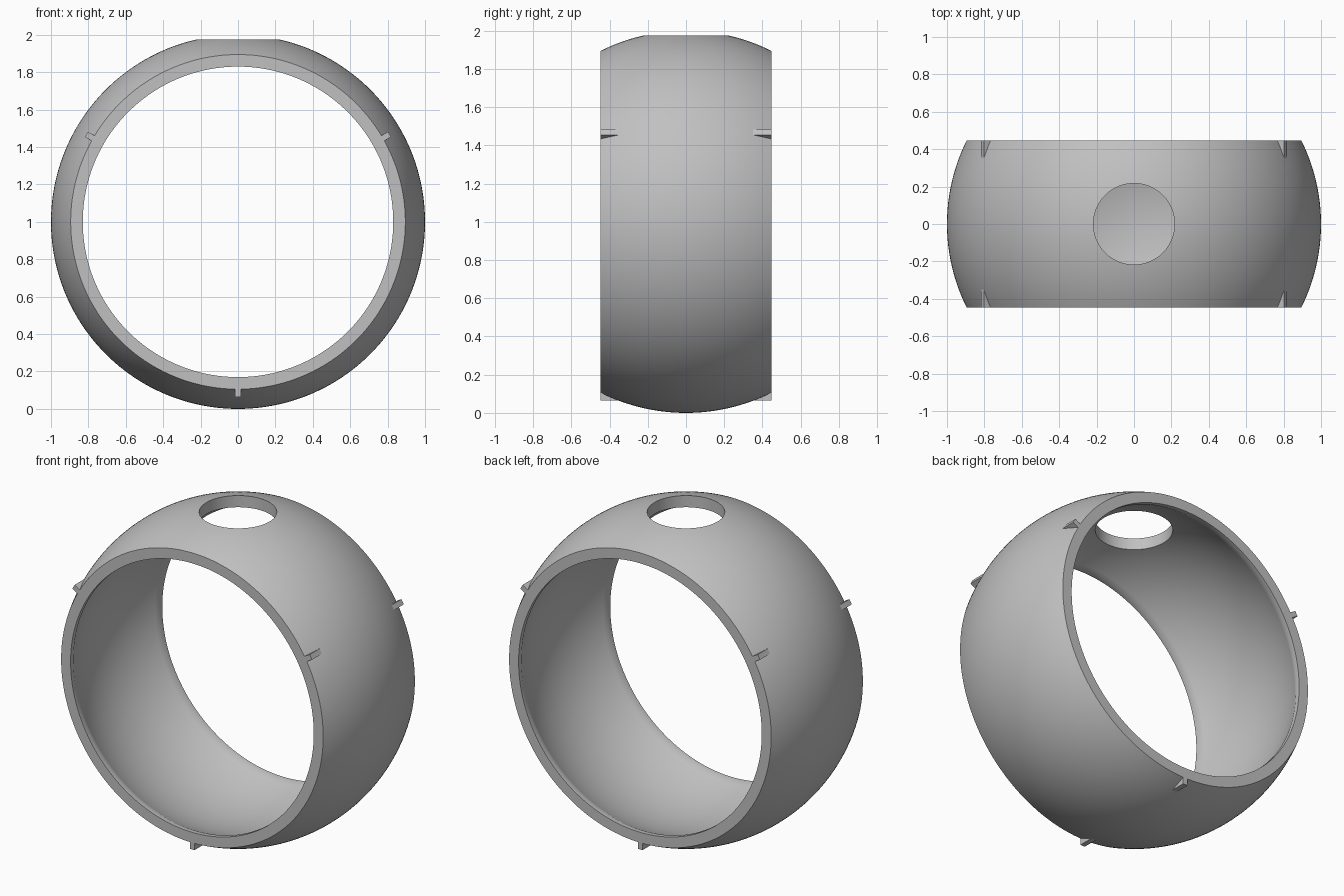
import bpy, bmesh
from math import sin, cos, asin, pi, sqrt
from mathutils import Matrix, Vector

cube = bpy.data.objects.get("Cube")
if cube:
    bpy.data.objects.remove(cube)

CENTRE = Vector((0, 0, 1))
OUTER, INNER = 1.0, 0.93      # shell radii
HALF = 0.447                  # half depth of the band
OPENING = 0.83                # radius of the side openings
HOLE = 0.217                  # radius of the top hole

grey = bpy.data.materials.new("light grey")
grey.use_nodes = True
colour = (0.53, 0.53, 0.53, 1)
grey.diffuse_color = colour
grey.node_tree.nodes["Principled BSDF"].inputs["Base Color"].default_value = colour


def make_object(name, bm):
    bmesh.ops.recalc_face_normals(bm, faces=bm.faces)
    mesh = bpy.data.meshes.new(name)
    bm.to_mesh(mesh)
    bm.free()
    mesh.materials.append(grey)
    obj = bpy.data.objects.new(name, mesh)
    bpy.context.collection.objects.link(obj)
    return obj


def arc(radius, y_end, steps):
    """Points (distance from axis, y) along a sphere section."""
    a = asin(y_end / radius)
    angles = [-a + 2 * a * i / steps for i in range(steps + 1)]
    return [(radius * cos(t), radius * sin(t)) for t in angles]


# Spherical band: closed wall section turned around the y axis
inner_y = sqrt(INNER ** 2 - OPENING ** 2)
section = arc(OUTER, HALF, 32)
section += [(OPENING, HALF)] + arc(INNER, inner_y, 32)[::-1] + [(OPENING, -HALF)]
bm = bmesh.new()
verts = [bm.verts.new(CENTRE + Vector((r, y, 0))) for r, y in section]
edges = [bm.edges.new((v, verts[i - 1])) for i, v in enumerate(verts)]
bmesh.ops.spin(bm, geom=verts + edges, cent=CENTRE, axis=(0, 1, 0),
               angle=2 * pi, steps=192, use_merge=True)
bmesh.ops.remove_doubles(bm, verts=bm.verts, dist=1e-4)
band = make_object("spherical_band", bm)

# Round hole through the top of the band
bm = bmesh.new()
bmesh.ops.create_cone(bm, cap_ends=True, segments=96, radius1=HOLE, radius2=HOLE,
                      depth=0.6, matrix=Matrix.Translation((0, 0, 1.95)))
cutter = make_object("hole_cutter", bm)
cutter.hide_render = True
cut = band.modifiers.new("top_hole", 'BOOLEAN')
cut.operation = 'DIFFERENCE'
cut.solver = 'EXACT'
cut.object = cutter
bpy.context.view_layer.objects.active = band
band.select_set(True)
bpy.ops.object.modifier_apply(modifier=cut.name)
bpy.data.objects.remove(cutter)
bpy.ops.object.shade_smooth_by_angle(angle=pi / 6)

# Small locating tabs, three evenly spaced on each rim
for side, label in ((-1, "front"), (1, "back")):
    for k, place in enumerate(("bottom", "left", "right")):
        bm = bmesh.new()
        bmesh.ops.create_cube(bm, size=1)
        bmesh.ops.scale(bm, vec=(0.032, 0.11, 0.065), verts=bm.verts)
        bmesh.ops.translate(bm, vec=(0, side * (HALF - 0.055), -0.9035), verts=bm.verts)
        turn = Matrix.Rotation(-k * 2 * pi / 3, 4, 'Y')
        bmesh.ops.transform(bm, matrix=Matrix.Translation(CENTRE) @ turn, verts=bm.verts)
        make_object(f"{label}_{place}_tab", bm)
